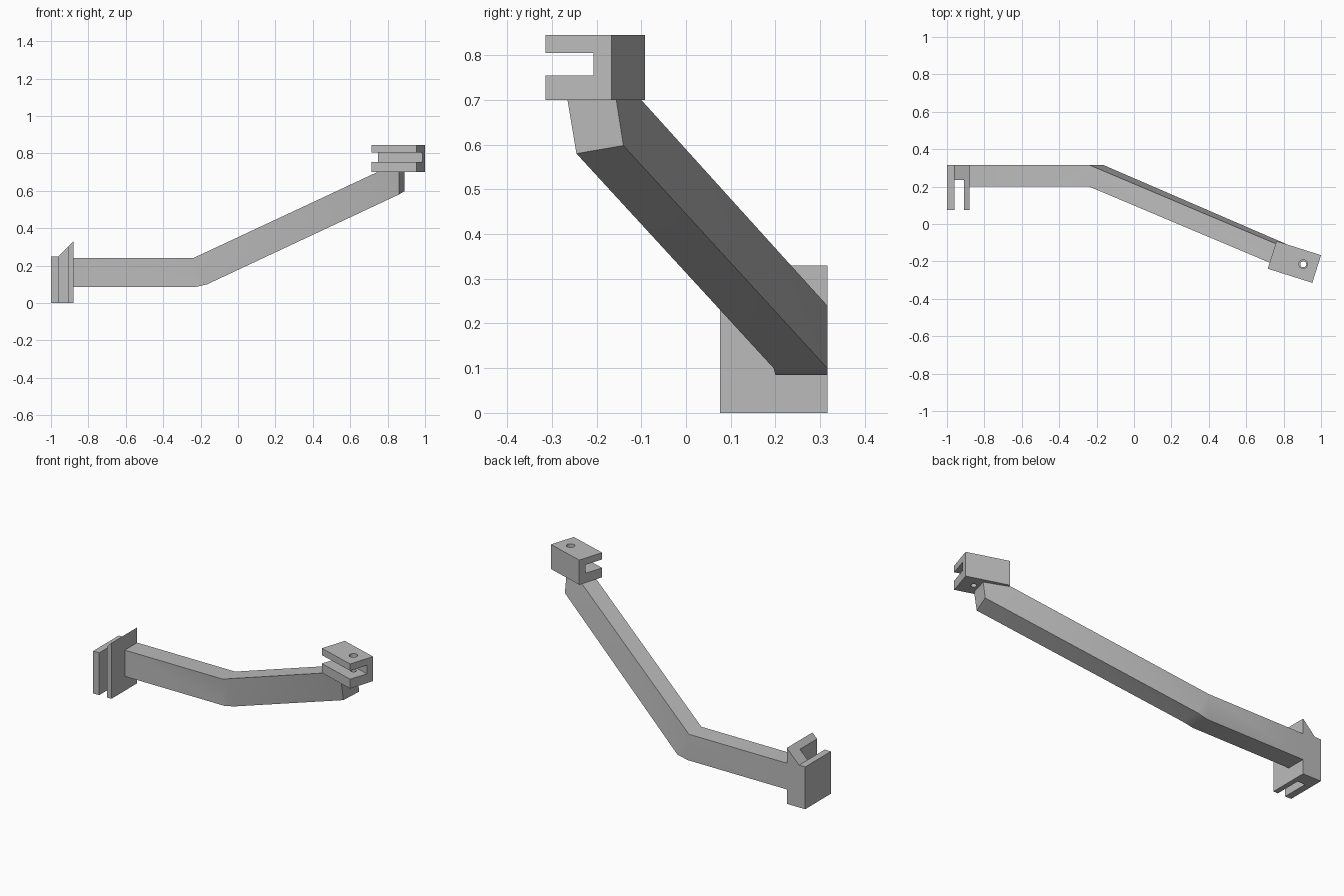
import bpy, bmesh, math
from mathutils import Matrix, Vector

cube = bpy.data.objects.get("Cube")
if cube:
    bpy.data.objects.remove(cube, do_unlink=True)

metal = bpy.data.materials.new("plain_grey")
metal.use_nodes = True
grey = (0.5, 0.5, 0.5, 1.0)
metal.diffuse_color = grey
for node in metal.node_tree.nodes:
    if node.type == 'BSDF_PRINCIPLED':
        node.inputs["Base Color"].default_value = grey


def make_object(name, bm):
    bmesh.ops.recalc_face_normals(bm, faces=bm.faces)
    mesh = bpy.data.meshes.new(name)
    bm.to_mesh(mesh)
    bm.free()
    mesh.materials.append(metal)
    obj = bpy.data.objects.new(name, mesh)
    bpy.context.collection.objects.link(obj)
    return obj


def prism(profile, length):
    """Profile in local xy, extruded along local z."""
    bm = bmesh.new()
    face = bm.faces.new([bm.verts.new((a, b, 0)) for a, b in profile])
    top = bmesh.ops.extrude_face_region(bm, geom=[face])["geom"]
    verts = [v for v in top if isinstance(v, bmesh.types.BMVert)]
    bmesh.ops.translate(bm, verts=verts, vec=(0, 0, length))
    return bm


def activate(obj):
    bpy.ops.object.select_all(action='DESELECT')
    obj.select_set(True)
    bpy.context.view_layer.objects.active = obj


def drill(obj, centre, axis, radius, depth):
    """Cut a round hole, then discard the cutter."""
    bm = bmesh.new()
    bmesh.ops.create_cone(bm, cap_ends=True, segments=32, radius1=radius,
                          radius2=radius, depth=depth)
    turn = Vector((0, 0, 1)).rotation_difference(Vector(axis)).to_matrix().to_4x4()
    bm.transform(Matrix.Translation(centre) @ turn)
    cutter = make_object("hole_cutter", bm)
    cutter.hide_render = True
    mod = obj.modifiers.new("hole", 'BOOLEAN')
    mod.operation = 'DIFFERENCE'
    mod.solver = 'EXACT'
    mod.object = cutter
    activate(obj)
    bpy.ops.object.modifier_apply(modifier=mod.name)
    bpy.data.objects.remove(cutter, do_unlink=True)


def shade(obj):
    activate(obj)
    bpy.ops.object.shade_smooth_by_angle(angle=math.radians(30))


# Mounting fork: U outline, with the inner top rising in a slope
back, front, wall = 0.316, 0.076, 0.236
bm = prism([(-1, front), (-0.96, front), (-0.96, wall), (-0.91, wall),
            (-0.91, front), (-0.88, front), (-0.88, back), (-1, back)], 0.25)
bmesh.ops.bisect_plane(bm, geom=bm.verts[:] + bm.edges[:] + bm.faces[:],
                       plane_co=(-0.96, 0, 0), plane_no=(1, 0, 0), dist=1e-4)
for v in bm.verts:
    if v.co.z > 0.2:
        v.co.z += max(0, v.co.x + 0.96)
mount = make_object("mounting_fork", bm)
drill(mount, (-0.98, 0.155, 0.122), (1, 0, 0), 0.015, 0.06)
drill(mount, (-0.895, 0.155, 0.122), (1, 0, 0), 0.026, 0.05)
shade(mount)

# Tip fork: sideways U, turned to follow the arm
along = Vector((0.953, -0.302, 0))
across = Vector((0.302, 0.953, 0))
corner = Vector((0.715, -0.239, 0.70))
frame = Matrix((across, (0, 0, 1), along)).transposed().to_4x4()
bm = prism([(0, 0), (0.155, 0), (0.155, 0.145), (0, 0.145),
            (0, 0.105), (0.113, 0.105), (0.113, 0.055), (0, 0.055)], 0.25)
bm.transform(Matrix.Translation(corner) @ frame)
tip = make_object("tip_fork", bm)
drill(tip, (0.905, -0.215, 0.825), (0, 0, 1), 0.023, 0.06)
drill(tip, (0.905, -0.215, 0.727), (0, 0, 1), 0.016, 0.07)
shade(tip)

# Bent arm: four-cornered sections joined along its length
# Corner order: front bottom, back bottom, back top, front top
y0, y1 = 0.2, back
sections = [
    [(-0.88, y0, 0.085), (-0.88, y1, 0.085), (-0.88, y1, 0.24), (-0.88, y0, 0.24)],
    [(-0.23, y0, 0.085), (-0.23, y1, 0.085), (-0.24, y1, 0.24), (-0.24, y0, 0.24)],
    [(-0.165, 0.196, 0.1), (-0.165, y1, 0.1), (-0.24, y1, 0.24), (-0.24, y0, 0.24)],
    [(0.86, -0.245, 0.58), (0.89, -0.14, 0.598), (0.745, -0.1, 0.7), (0.745, -0.215, 0.7)],
]
bm = bmesh.new()
rings = [[bm.verts.new(p) for p in s] for s in sections]
for a, b in zip(rings, rings[1:]):
    for i in range(4):
        j = (i + 1) % 4
        bm.faces.new((a[i], a[j], b[j], b[i]))
# Upright end face, closed under the tip fork
fb, bb, bt, ft = rings[-1]
fe = bm.verts.new((0.86, -0.265, 0.7))
be = bm.verts.new((0.89, -0.156, 0.7))
for loop in ((fb, bb, be, fe), (fb, fe, ft), (bb, bt, be), (fe, be, bt, ft), rings[0]):
    bm.faces.new(loop)
bmesh.ops.remove_doubles(bm, verts=bm.verts, dist=1e-5)
shade(make_object("bent_arm", bm))
